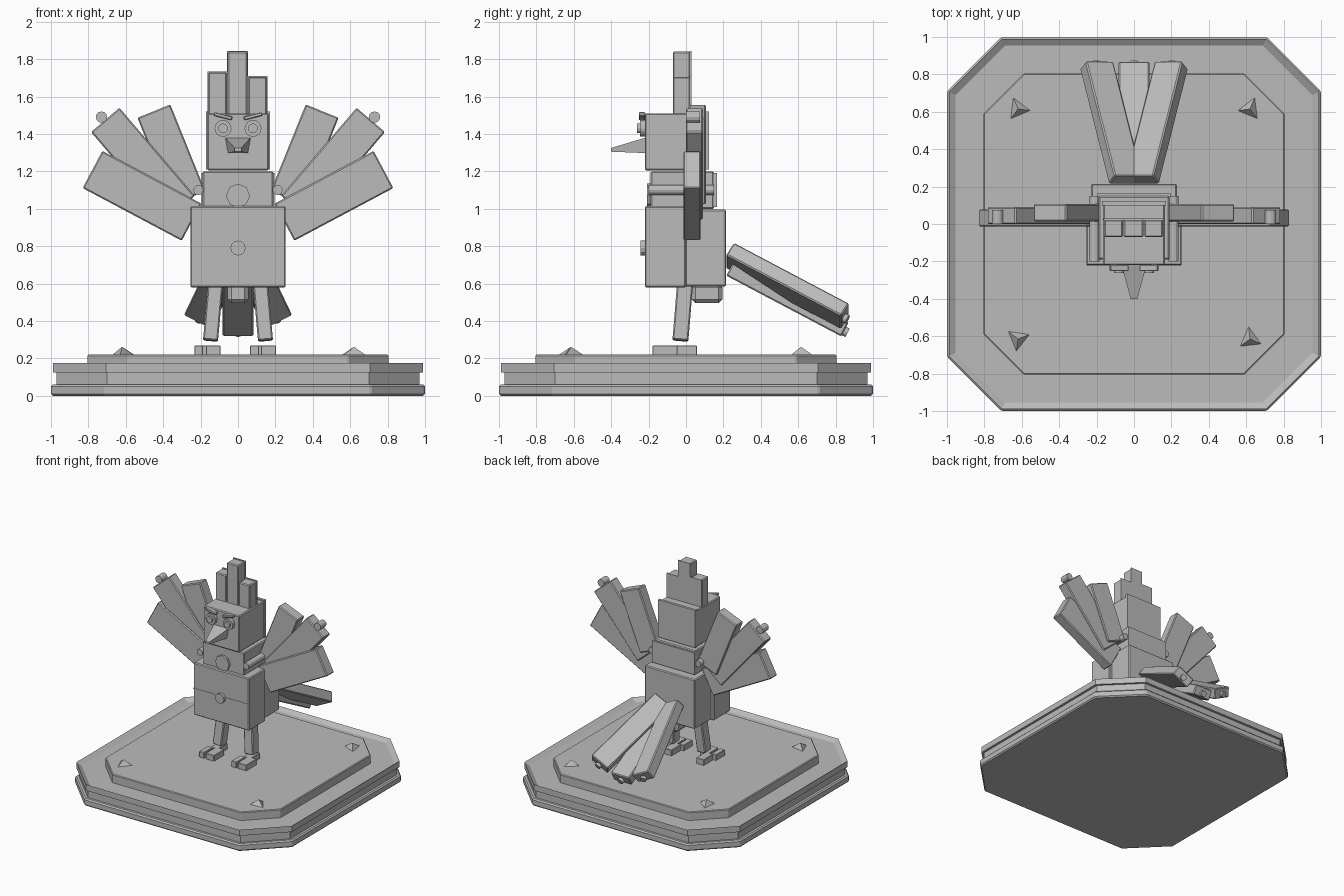
import bpy, bmesh, math
from mathutils import Vector, Quaternion

cube = bpy.data.objects.get("Cube")
if cube:
    bpy.data.objects.remove(cube, do_unlink=True)

GREY = 0.5
stone = bpy.data.materials.new("stone_grey")
stone.use_nodes = True
stone.diffuse_color = (GREY, GREY, GREY, 1)
stone.node_tree.nodes["Principled BSDF"].inputs["Base Color"].default_value = (GREY, GREY, GREY, 1)


def finish(bm, name, bevel=0.0):
    bmesh.ops.recalc_face_normals(bm, faces=bm.faces)
    mesh = bpy.data.meshes.new(name)
    bm.to_mesh(mesh)
    bm.free()
    mesh.materials.append(stone)
    obj = bpy.data.objects.new(name, mesh)
    bpy.context.collection.objects.link(obj)
    if bevel:
        mod = obj.modifiers.new("edge_bevel", 'BEVEL')
        mod.width = bevel
        mod.segments = 1
    return obj


def block(name, center, size, quat=None, bevel=0.007):
    bm = bmesh.new()
    bmesh.ops.create_cube(bm, size=1)
    bmesh.ops.scale(bm, vec=size, verts=bm.verts)
    obj = finish(bm, name, bevel)
    obj.location = center
    if quat:
        obj.rotation_mode = 'QUATERNION'
        obj.rotation_quaternion = quat
    return obj


def span(name, x, y, z, bevel=0.007):
    lo, hi = Vector((x[0], y[0], z[0])), Vector((x[1], y[1], z[1]))
    return block(name, (lo + hi) / 2, hi - lo, bevel=bevel)


def rod(name, start, end, radius, sides=12, tip=None):
    start, end = Vector(start), Vector(end)
    bm = bmesh.new()
    bmesh.ops.create_cone(bm, cap_ends=True, segments=sides, radius1=radius,
                          radius2=radius if tip is None else tip,
                          depth=(end - start).length)
    obj = finish(bm, name)
    obj.location = (start + end) / 2
    obj.rotation_mode = 'QUATERNION'
    obj.rotation_quaternion = (end - start).to_track_quat('Z', 'Y')
    return obj


def slab(name, half, flat, z0, z1, bevel=0.006, rim=0, sink=0):
    # square slab with cut corners and an optional sunken top
    bm = bmesh.new()
    ring = []
    for turn in range(4):
        q = Quaternion((0, 0, 1), turn * math.pi / 2)
        ring += [bm.verts.new(q @ Vector((half, side * flat, z0))) for side in (-1, 1)]
    base = bm.faces.new(ring)
    grown = bmesh.ops.extrude_face_region(bm, geom=[base])["geom"]
    verts = [g for g in grown if isinstance(g, bmesh.types.BMVert)]
    bmesh.ops.translate(bm, vec=(0, 0, z1 - z0), verts=verts)
    if rim:
        top = [g for g in grown if isinstance(g, bmesh.types.BMFace)][0]
        bmesh.ops.inset_region(bm, faces=[top], thickness=rim)
        bmesh.ops.translate(bm, vec=(0, 0, -sink), verts=top.verts)
    return finish(bm, name, bevel)


# Plinth
slab("plinth_foot", 1.0, 0.71, 0, 0.06, 0.01)
slab("plinth_band", 0.97, 0.7, 0.06, 0.13, 0)
slab("plinth_rim", 0.99, 0.705, 0.125, 0.175, 0, 0.04, 0.025)
slab("plinth_platform", 0.805, 0.59, 0.14, 0.22)
for i, (sx, sy) in enumerate([(-1, 1), (1, 1), (-1, -1), (1, -1)]):
    spike = rod("ground_spike", (0.62 * sx, 0.615 * sy, 0.218), (0.62 * sx, 0.615 * sy, 0.262),
                0.068, 3, 0.0)
    spike.rotation_mode = 'XYZ'
    spike.rotation_euler = (0, 0, 0.4 + i * 1.3)

# Body
span("body_front", (-0.255, 0.255), (-0.22, 0.0), (0.58, 1.015))
span("body_back", (-0.23, 0.23), (-0.005, 0.215), (0.585, 0.995))
span("belly_seam", (-0.255, 0.255), (-0.223, -0.2), (0.797, 0.803), 0)
rod("belly_button", (0, -0.21, 0.79), (0, -0.242, 0.79), 0.04)
span("body_underside", (-0.055, 0.055), (0.03, 0.195), (0.495, 0.6), 0.02)

# Chest
span("chest", (-0.19, 0.19), (-0.19, 0.15), (1.0, 1.2))
span("chest_back_plate", (-0.195, 0.195), (0.145, 0.165), (1.01, 1.19), 0)
rod("chest_medallion", (0, -0.18, 1.07), (0, -0.208, 1.07), 0.064, 8)

# Head
span("head", (-0.165, 0.165), (-0.22, 0.11), (1.205, 1.51))
span("head_back_plate", (-0.17, 0.17), (0.1, 0.122), (1.21, 1.52), 0)
for name, x0, x1, top in (("crest_right", -0.16, -0.06, 1.73), ("crest_middle", -0.055, 0.05, 1.84),
                          ("crest_left", 0.055, 0.155, 1.705)):
    span(name, (x0, x1), (-0.07, 0.022), (1.5, top))
    span(name + "_plate", (x0 - 0.003, x1 + 0.003), (0.02, 0.029), (1.5, top + 0.004), 0)

# Beak: a block narrowed to a blunt tip
bm = bmesh.new()
bmesh.ops.create_cube(bm, size=1)
for v in bm.verts:
    if v.co.y > 0:
        v.co = (v.co.x * (0.14 if v.co.z > 0 else 0.11), -0.21, 1.34 + v.co.z * 0.085)
    else:
        v.co = (v.co.x * 0.035, -0.4, 1.315 + v.co.z * 0.02)
finish(bm, "beak")

# Eyes, brows, shoulders, legs and feet, both sides
for side, s in (("right", -1), ("left", 1)):
    rod(side + "_eye", (0.08 * s, -0.21, 1.43), (0.08 * s, -0.247, 1.43), 0.045, 16)
    rod(side + "_pupil", (0.08 * s, -0.24, 1.43), (0.08 * s, -0.262, 1.43), 0.026, 12)
    block(side + "_brow", (0.08 * s, -0.235, 1.495), (0.1, 0.035, 0.02),
          Quaternion((0, 1, 0), -s * 0.25), 0.004)
    rod(side + "_shoulder_rod", (0.212 * s, -0.2, 1.1), (0.212 * s, 0.15, 1.1), 0.027)

    ankle, hip = Vector((0.147 * s, -0.03, 0.295)), Vector((0.12 * s, -0.005, 0.6))
    block(side + "_leg", (ankle + hip) / 2, (0.08, 0.085, (hip - ankle).length),
          Vector((0, 0, 1)).rotation_difference(hip - ankle))
for side, outer, inner in (("right", (-0.232, -0.187), (-0.172, -0.094)),
                           ("left", (0.065, 0.112), (0.122, 0.203))):
    span(side + "_toe_a", outer, (-0.18, -0.065), (0.218, 0.268), 0.003)
    span(side + "_toe_b", inner, (-0.18, -0.045), (0.218, 0.268), 0.003)
    middle = sum(outer + inner) / 4
    span(side + "_heel", (middle - 0.035, middle + 0.035), (-0.065, 0.06), (0.218, 0.268), 0.003)

# Wing feathers: tip middle, lift angle, length, width, depth position
feathers = [("lower", 0.778, 1.21, 28, 0.6, 0.225, 0.032),
            ("middle", 0.71, 1.475, 49.5, 0.62, 0.2, 0.045),
            ("upper", 0.45, 1.522, 68, 0.5, 0.19, 0.06)]
for side, s in (("right", -1), ("left", 1)):
    for name, x, z, lift, length, width, y in feathers:
        a = math.radians(lift)
        center = (s * (x - math.cos(a) * length / 2), y, z - math.sin(a) * length / 2)
        block(f"{side}_wing_{name}_feather", center, (length, 0.092, width),
              Quaternion((0, 1, 0), -s * a))
    rod(side + "_wing_tip_peg", (0.73 * s, 0.0, 1.49), (0.73 * s, 0.075, 1.49), 0.03)

# Tail feathers, the outer two tipped up at their outside edges
for name, s in (("right", -1), ("middle", 0), ("left", 1)):
    drop = 0.07 * abs(s)
    start = Vector((0.045 * s, 0.235, 0.68 + drop))
    end = Vector((0.2 * s, 0.85, 0.355 + drop))
    along = end - start
    quat = along.to_track_quat('Y', 'Z') @ Quaternion((0, 1, 0), math.radians(-30 * s))
    block(name + "_tail_feather", (start + end) / 2, (0.165, along.length, 0.085), quat)
    tip = end + quat @ Vector((0, 0, -0.01))
    rod(name + "_tail_peg", tip - along * 0.03, tip + along * 0.03, 0.025)
